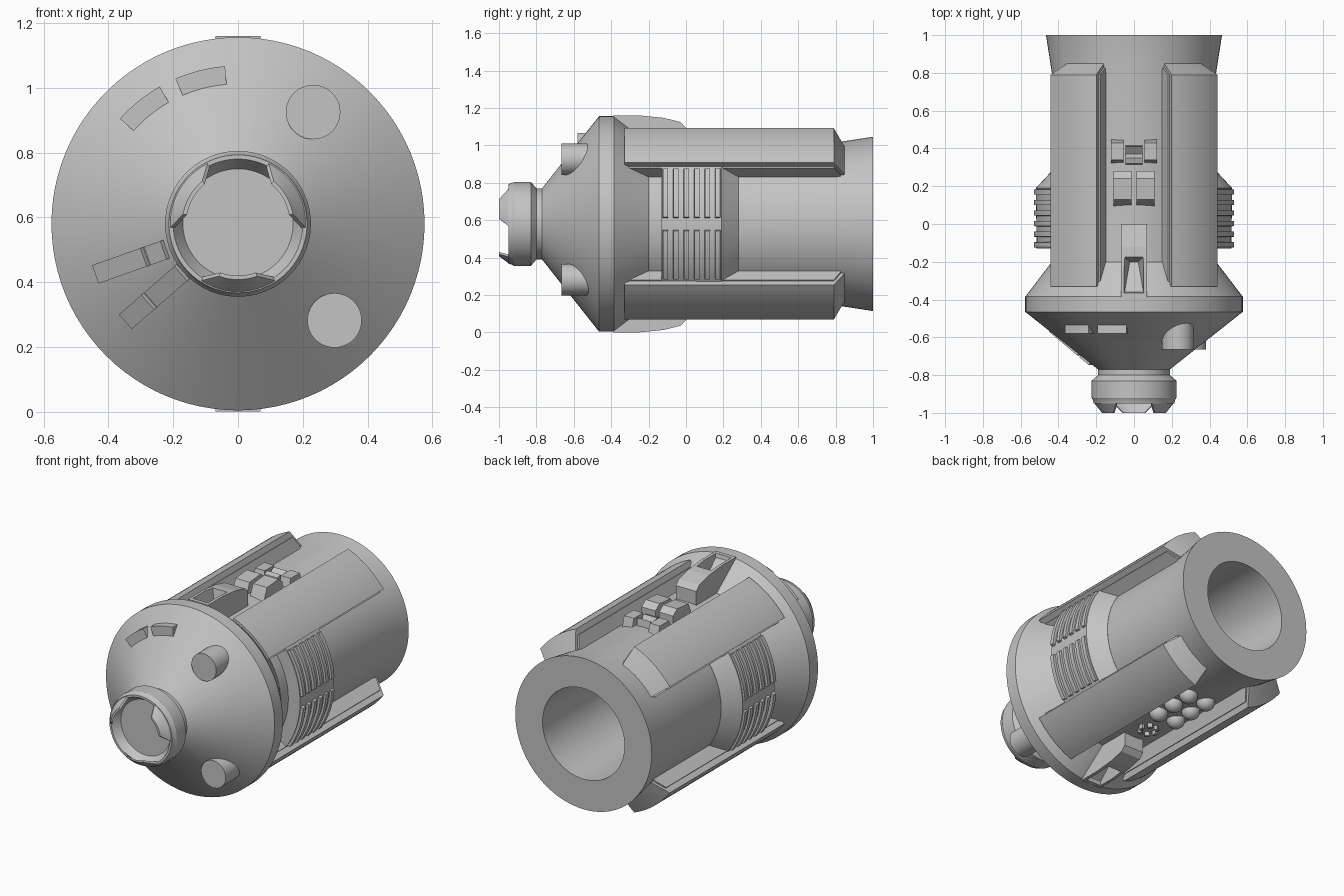
import bpy, bmesh, math
from mathutils import Matrix, Vector

if "Cube" in bpy.data.objects:
    bpy.data.objects.remove(bpy.data.objects["Cube"])

CZ = 0.58  # height of the long axis
mat = bpy.data.materials.new("hull_grey")
mat.diffuse_color = (0.55, 0.55, 0.55, 1)
mat.use_nodes = True
mat.node_tree.nodes["Principled BSDF"].inputs["Base Color"].default_value = mat.diffuse_color


def finish(name, bm, smooth=True):
    bmesh.ops.recalc_face_normals(bm, faces=bm.faces[:])
    me = bpy.data.meshes.new(name)
    bm.to_mesh(me)
    bm.free()
    ob = bpy.data.objects.new(name, me)
    bpy.context.collection.objects.link(ob)
    me.materials.append(mat)
    if smooth:
        bpy.ops.object.select_all(action='DESELECT')
        ob.select_set(True)
        bpy.context.view_layer.objects.active = ob
        bpy.ops.object.shade_smooth_by_angle(angle=math.radians(25))
    return ob


def polar(r, deg, y):
    a = math.radians(deg)
    return Vector((r * math.cos(a), y, CZ + r * math.sin(a)))


def revolve(name, prof, n=96):
    """Full turn of an (r, y) profile about the long axis."""
    bm = bmesh.new()
    rings = []
    for r, y in prof:
        if r == 0:
            rings.append([bm.verts.new(polar(0, 0, y))] * n)
        else:
            rings.append([bm.verts.new(polar(r, 360 * i / n, y)) for i in range(n)])
    for a, b in zip(rings, rings[1:]):
        for i in range(n):
            j = (i + 1) % n
            quad = list(dict.fromkeys((a[i], a[j], b[j], b[i])))
            bm.faces.new(quad)
    return finish(name, bm)


def sector(name, prof, mid, n=12):
    """Partial turn of a closed (r, y, half_angle) profile with end caps."""
    bm = bmesh.new()
    rings = [[bm.verts.new(polar(r, mid + h * (2 * i / n - 1), y)) for r, y, h in prof]
             for i in range(n + 1)]
    k = len(prof)
    for a, b in zip(rings, rings[1:]):
        for i in range(k):
            j = (i + 1) % k
            bm.faces.new((a[i], a[j], b[j], b[i]))
    bm.faces.new(rings[0])
    bm.faces.new(rings[-1])
    return finish(name, bm)


def prism(name, prof, x0, x1, side=1):
    """(y, height above axis) outline extruded across x; side=-1 hangs it below."""
    bm = bmesh.new()
    a, b = ([bm.verts.new((x, y, CZ + side * h)) for y, h in prof] for x in (x0, x1))
    k = len(prof)
    for i in range(k):
        j = (i + 1) % k
        bm.faces.new((a[i], a[j], b[j], b[i]))
    bm.faces.new(a)
    bm.faces.new(b)
    return finish(name, bm, False)


def box(name, matrix, size):
    bm = bmesh.new()
    bmesh.ops.create_cube(bm, size=1, matrix=matrix @ Matrix.Diagonal((*size, 1)))
    return finish(name, bm, False)


# Hull: docking recess, collar, nose cone, rim, barrel, flared tail, engine bore
revolve("hull", [(0, -0.9), (0.17, -0.9), (0.2, -0.95), (0.213, -0.95), (0.218, -0.93),
                 (0.225, -0.92), (0.225, -0.83), (0.19, -0.8), (0.19, -0.77),
                 (0.576, -0.465), (0.576, -0.385), (0.435, -0.2), (0.435, 0.8),
                 (0.466, 1), (0.28, 1), (0.28, 0.05), (0, 0.05)])

# Docking petals
for a in (30, 150, 270):
    sector("docking_petal", [(0.213, -0.945, 34), (0.172, -1, 20),
                             (0.16, -1, 20), (0.198, -0.945, 34)], a)

# Four long armour panels with sloped tails
for a in (52.6, 127.4, 232.6, 307.4):
    sector("long_panel", [(0.42, -0.33, 16.1), (0.55, -0.33, 16.1), (0.55, 0.79, 16.1),
                          (0.44, 0.85, 16.1), (0.42, 0.85, 16.1)], a)
    # thin sills along both panel edges
    for s in (-1, 1):
        sector("panel_sill", [(0.42, -0.33, 1.2), (0.515, -0.33, 0.8), (0.515, 0.79, 0.8),
                              (0.45, 0.825, 1.2), (0.42, 0.825, 1.2)], a + s * 16.2, 2)

# Side radiator blocks with split ribs
for a in (0, 180):
    sector("radiator_block", [(0.42, -0.13, 36.3), (0.515, -0.13, 36.3),
                              (0.52, 0.19, 36.3), (0.436, 0.28, 36.3), (0.42, 0.28, 36.3)], a, 24)
    for i in range(6):
        y = -0.11 + i * 0.056
        for s in (-1, 1):
            sector("radiator_rib", [(0.5, y - 0.016, 16), (0.532, y - 0.013, 15),
                                    (0.532, y + 0.013, 15), (0.5, y + 0.016, 16)], a + s * 19)

# Scooped humps above and below
for side in (1, -1):
    hump = prism("hump", [(-0.39, 0.42), (-0.39, 0.58), (-0.25, 0.58), (-0.12, 0.567),
                          (-0.03, 0.545), (0, 0.515), (0, 0.42)], -0.07, 0.07, side)
    bm = bmesh.new()
    top = [(-0.055, -0.37), (0.055, -0.37), (0.055, -0.17), (-0.055, -0.17)]
    low = [(-0.05, -0.36), (0.05, -0.36), (0.022, -0.2), (-0.022, -0.2)]
    up = [bm.verts.new((x, y, CZ + side * 0.6)) for x, y in top]
    dn = [bm.verts.new((x, y, CZ + side * (0.555 if y < -0.3 else 0.46))) for x, y in low]
    bm.faces.new(up)
    bm.faces.new((dn[0], dn[1], dn[2], dn[3]))
    for i in range(4):
        j = (i + 1) % 4
        bm.faces.new((up[i], up[j], dn[j], dn[i]))
    cutter = finish("scoop_cutter", bm, False)
    cutter.hide_render = True
    cutter.hide_set(True)
    mod = hump.modifiers.new("scoop", 'BOOLEAN')
    mod.operation = 'DIFFERENCE'
    mod.object = cutter

# Equipment boxes in the upper channel
for s in (-1, 1):
    prism("equipment_box", [(0.09, 0.41), (0.13, 0.5), (0.24, 0.51), (0.28, 0.48), (0.28, 0.41)],
          s * 0.012, s * 0.108)
    prism("small_box", [(0.32, 0.41), (0.34, 0.48), (0.43, 0.48), (0.45, 0.41)],
          s * 0.055, s * 0.122)
prism("middle_box", [(0.31, 0.41), (0.32, 0.47), (0.35, 0.48), (0.37, 0.45),
                     (0.41, 0.48), (0.42, 0.41)], -0.045, 0.045)

# Tank domes and a ring of small studs in the lower channel
for x in (-0.065, 0.065):
    for y in (0.3, 0.435, 0.57):
        bm = bmesh.new()
        bmesh.ops.create_uvsphere(bm, u_segments=24, v_segments=12, radius=0.055,
                                  matrix=Matrix.Translation((x, y, CZ - 0.43)))
        finish("tank_dome", bm)
for i in range(6):
    a = math.radians(60 * i)
    box("stud", Matrix.Translation((0.05 * math.cos(a), 0.13 + 0.05 * math.sin(a), CZ - 0.435))
        @ Matrix.Rotation(a, 4, 'Z'), (0.018, 0.03, 0.05))

# Round pods on the nose cone
for x, z in ((0.232, 0.925), (0.298, 0.282)):
    bm = bmesh.new()
    bmesh.ops.create_cone(bm, cap_ends=True, segments=48, radius1=0.084, radius2=0.084, depth=0.2,
                          matrix=Matrix.Translation((x, -0.565, z)) @ Matrix.Rotation(math.pi / 2, 4, 'X'))
    finish("nose_pod", bm)

# Curved windows on the nose cone
for a in (104, 129):
    sector("window", [(0.432, -0.58, 9.3), (0.488, -0.58, 9.3),
                      (0.488, -0.5, 9.3), (0.432, -0.5, 9.3)], a)

# Radial plates lying on the cone slope
slope = math.atan2(0.305, 0.386)
for a, r0, r1 in ((199.5, 0.30, 0.458), (199.5, 0.235, 0.288),
                  (221, 0.36, 0.452), (221, 0.225, 0.348)):
    r = (r0 + r1) / 2
    t = math.radians(a)
    out = Vector((math.cos(t), 0, math.sin(t)))
    along = out * math.cos(slope) + Vector((0, 1, 0)) * math.sin(slope)
    normal = out * math.sin(slope) - Vector((0, 1, 0)) * math.cos(slope)
    across = normal.cross(along)
    m = Matrix((along, across, normal)).transposed().to_4x4()
    m.translation = polar(r, a, -0.77 + (r - 0.19) * 0.79)
    box("nose_plate", m, ((r1 - r0) / math.cos(slope), 0.06, 0.03))
